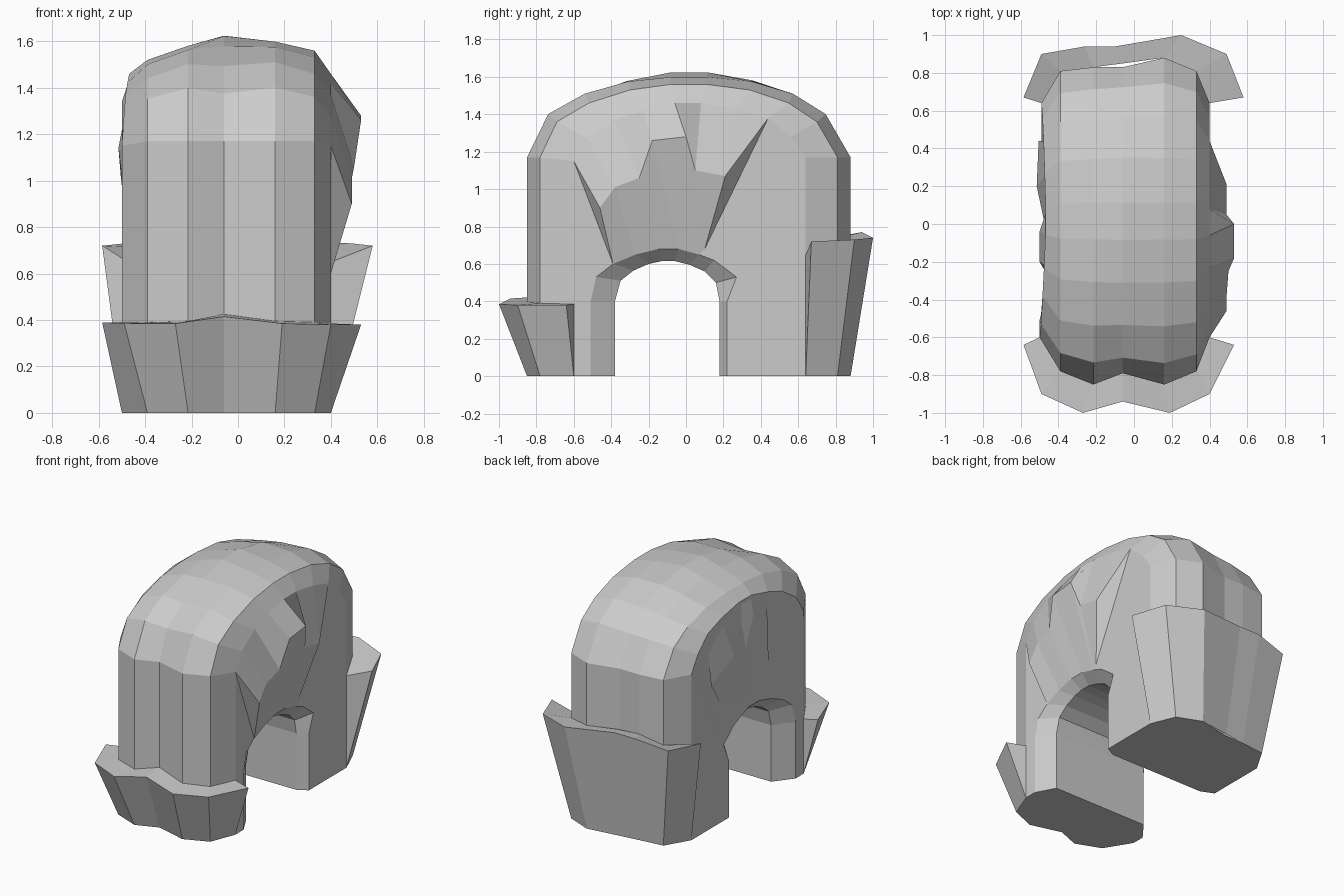
import bpy, bmesh
from mathutils import Vector

cube = bpy.data.objects.get("Cube")
if cube:
    bpy.data.objects.remove(cube)

stone = bpy.data.materials.new("grey_stone")
stone.use_nodes = True
grey = (0.6, 0.6, 0.6, 1)
stone.diffuse_color = grey
stone.node_tree.nodes["Principled BSDF"].inputs["Base Color"].default_value = grey


def loft(name, rings):
    """Bridge a row of closed rings and cap both ends, flat shaded."""
    bm = bmesh.new()
    rows = [[bm.verts.new(p) for p in ring] for ring in rings]
    count = len(rows[0])
    for a, b in zip(rows, rows[1:]):
        for i in range(count):
            j = (i + 1) % count
            bm.faces.new((a[i], a[j], b[j], b[i]))
    bm.faces.new(rows[0])
    bm.faces.new(rows[-1])
    bmesh.ops.remove_doubles(bm, verts=bm.verts, dist=0.0005)
    bmesh.ops.recalc_face_normals(bm, faces=bm.faces)
    mesh = bpy.data.meshes.new(name)
    bm.to_mesh(mesh)
    bm.free()
    mesh.materials.append(stone)
    obj = bpy.data.objects.new(name, mesh)
    bpy.context.collection.objects.link(obj)
    return obj


# Side profiles (y, z), from the front foot over the crown to the back foot
shoulder = [(-.78, 0), (-.78, 1.17), (-.69, 1.36), (-.52, 1.46), (-.3, 1.53), (-.08, 1.56),
            (.11, 1.56), (.34, 1.53), (.55, 1.46), (.7, 1.36), (.81, 1.17), (.81, 0)]
side_top = [(-.6, 0), (-.6, 1.15), (-.53, 1.27), (-.38, 1.37), (-.23, 1.42), (-.06, 1.46),
            (.08, 1.46), (.27, 1.43), (.44, 1.38), (.56, 1.28), (.64, 1.17), (.64, 0)]
side_low = [(-.51, 0), (-.51, .4), (-.48, .53), (-.39, .6), (-.27, .65), (-.15, .68),
            (-.04, .68), (.07, .65), (.15, .62), (.27, .53), (.22, .4), (.22, 0)]
inside = [(-.38, 0), (-.38, .4), (-.35, .51), (-.28, .565), (-.2, .6), (-.13, .615),
          (-.06, .615), (.02, .595), (.1, .56), (.16, .5), (.18, .4), (.18, 0)]

# Outer columns: x, then swelling at the front, crown and back
columns = [(-.39, 0, -.045, 0), (-.215, .07, .015, .02), (-.06, .01, .07, .02),
           (.16, .07, .035, .07), (.33, 0, 0, 0)]
last = len(shoulder) - 1


def blend(front, crown, back, i):
    t = min(max((i - 1) / (last - 2), 0), 1) * 2
    return front + (crown - front) * t if t < 1 else crown + (back - crown) * (t - 1)


def outward(i):
    if i <= 1:
        return Vector((-1, 0))
    if i >= last - 1:
        return Vector((1, 0))
    d = Vector(shoulder[i + 1]) - Vector(shoulder[i - 1])
    return Vector((-d.y, d.x)).normalized()


# Arch body
rings = []
for i in range(last + 1):
    ring = []
    for x, *swell in columns:
        y, z = Vector(shoulder[i]) + outward(i) * blend(*swell, i)
        ring.append((x, y, z))
    left = blend(-.5, -.465, -.49, i)
    for x, curve in ((.4, side_top), (.4, side_low), (.33, inside),
                     (-.4, inside), (left, side_low), (left, side_top)):
        ring.append((x, *curve[i]))
    rings.append(ring)
loft("arch_body", rings)


# Overhanging ledges on the two flanks
def ledge(name, wall, low, ridge, top):
    loft(name, [[(wall, *a), b, (wall, *c)] for a, b, c in zip(low, ridge, top)])


ridge = [(.49, -.46, .9), (.49, -.38, 1.01), (.5, -.25, 1.06), (.53, -.18, 1.26),
         (.53, 0, 1.28), (.49, .05, 1.1), (.49, .21, 1.07), (.49, .21, 1.07)]
low = side_low[3:8] + [(.08, .66), (.1, .68), (.1, .68)]
ledge("right_ledge", .4, low, ridge, side_top[1:9])

ridge = [(-.5, -.2, 1.2), (-.5, -.04, 1.34), (-.475, .01, 1.12),
         (-.515, .2, 1.14), (-.505, .44, 1.02)]
ledge("left_ledge", -.46, side_low[4:9], ridge, side_top[4:9])


# Flared collars around the feet
def collar(name, foot, rim, seat):
    loft(name, [[(x, y, 0), r, (x, y, z)] for (x, y), r, z in zip(foot, rim, seat)])


collar("front_collar",
       [(-.5, -.6), (-.39, -.78), (-.215, -.85), (-.06, -.79), (.16, -.85), (.33, -.78), (.4, -.6)],
       [(-.585, -.64, .39), (-.49, -.9, .385), (-.27, -1, .385), (-.06, -.94, .415),
        (.19, -1, .385), (.4, -.9, .38), (.53, -.64, .38)],
       [.385, .39, .395, .425, .395, .39, .385])
collar("back_collar",
       [(-.49, .64), (-.39, .81), (-.215, .83), (-.06, .85), (.16, .88), (.33, .81), (.4, .64)],
       [(-.585, .67, .72), (-.49, .9, .73), (-.26, .94, .77), (-.1, .94, .77),
        (.25, 1, .74), (.49, .9, .73), (.58, .67, .72)],
       [.66, .71, .75, .75, .73, .71, .65])
